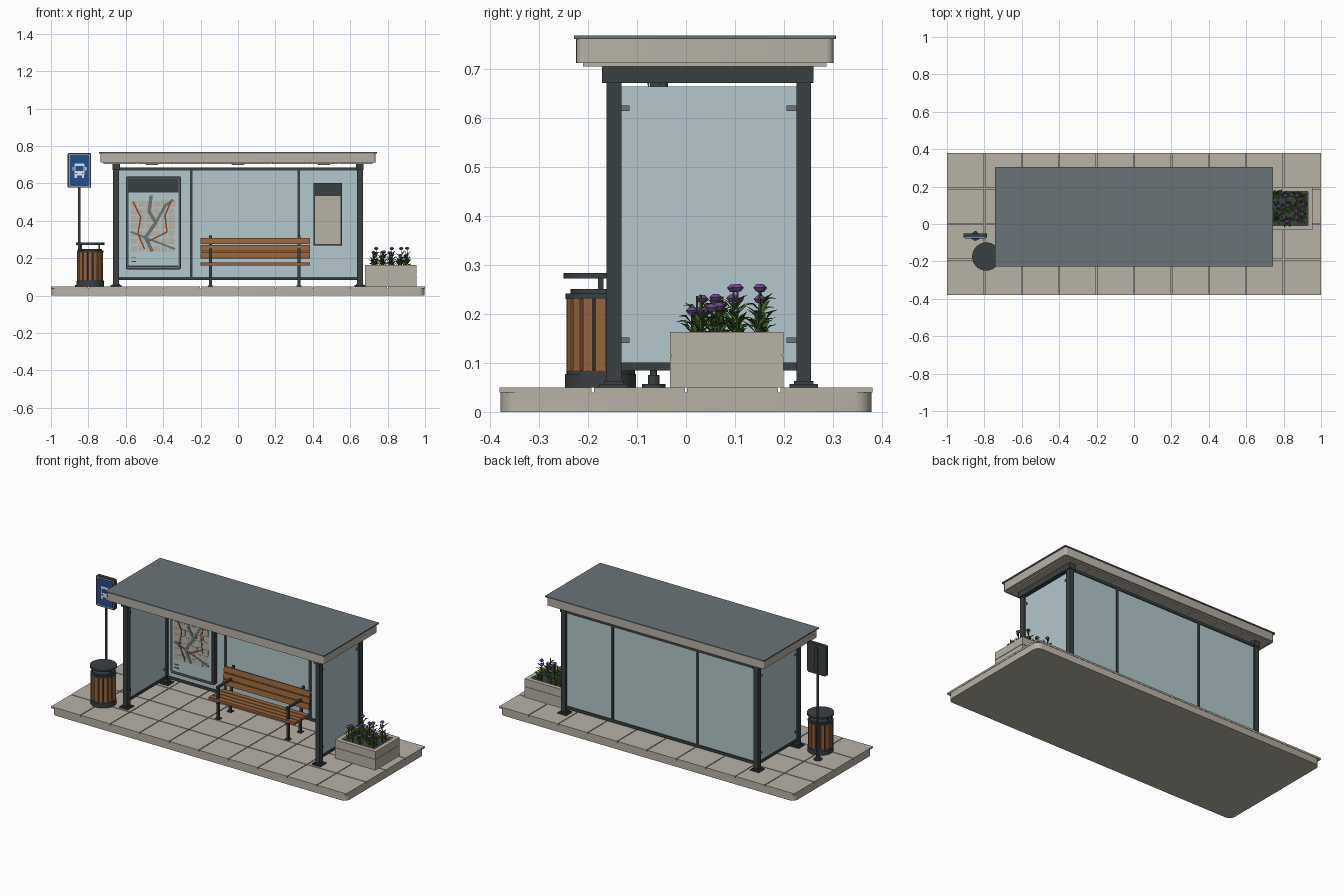
import bpy, bmesh, math, random
from mathutils import Matrix, Vector

if "Cube" in bpy.data.objects:
    bpy.data.objects.remove(bpy.data.objects["Cube"])

random.seed(4)


def colour(name, r, g, b):
    m = bpy.data.materials.new(name)
    m.diffuse_color = [((c / 255 + 0.055) / 1.055) ** 2.4 for c in (r, g, b)] + [1]
    m.use_nodes = True
    m.node_tree.nodes["Principled BSDF"].inputs["Base Color"].default_value = m.diffuse_color
    return m


CONCRETE = colour("concrete", 184, 178, 166)
DARK = colour("dark_metal", 58, 64, 66)
GREY = colour("roof_grey", 106, 116, 120)
GLASS = colour("pale_glass", 178, 200, 204)
WOOD = colour("wood", 152, 100, 58)
BLUE = colour("sign_blue", 34, 78, 140)
WHITE = colour("white", 225, 230, 232)
GREEN = colour("leaf_green", 72, 104, 38)
PURPLE = colour("flower_purple", 112, 74, 142)
RUST = colour("route_rust", 140, 66, 42)


class Part:
    """Collects simple solids into one single-colour object."""

    def __init__(self, name, mat):
        self.name, self.mat, self.bm = name, mat, bmesh.new()

    def box(self, x0, x1, y0, y1, z0, z1, rnd=0, axis=2):
        mid = Vector(((x0 + x1) / 2, (y0 + y1) / 2, (z0 + z1) / 2))
        return self.bar(mid, (x1 - x0, y1 - y0, z1 - z0), Matrix(), rnd, axis)

    def bar(self, mid, size, rot, rnd=0, axis=2):
        vs = bmesh.ops.create_cube(self.bm, size=1)["verts"]
        for v in vs:
            v.co = Vector([a * b for a, b in zip(v.co, size)])
        edges = {e for v in vs for e in v.link_edges
                 if abs((e.verts[0].co - e.verts[1].co).normalized()[axis]) > 0.9}
        tf = Matrix.Translation(mid) @ rot
        for v in vs:
            v.co = tf @ v.co
        if rnd:
            bmesh.ops.bevel(self.bm, geom=list(edges), offset=rnd, segments=4,
                            profile=0.5, affect='EDGES')
        return self

    def cyl(self, x, y, z0, z1, r, r2=None, n=32, rot=Matrix()):
        bmesh.ops.create_cone(self.bm, cap_ends=True, segments=n, radius1=r,
                              radius2=r if r2 is None else r2, depth=z1 - z0,
                              matrix=Matrix.Translation((x, y, (z0 + z1) / 2)) @ rot)
        return self

    def line(self, pts, y, w, t=0.002):
        # flat strip following points in the x-z plane
        for (xa, za), (xb, zb) in zip(pts, pts[1:]):
            a = math.atan2(zb - za, xb - xa)
            self.bar(Vector(((xa + xb) / 2, y, (za + zb) / 2)),
                     (math.hypot(xb - xa, zb - za) + w * 0.6, t, w), Matrix.Rotation(-a, 4, 'Y'))
        return self

    def done(self, smooth=False):
        me = bpy.data.meshes.new(self.name)
        self.bm.to_mesh(me)
        self.bm.free()
        me.materials.append(self.mat)
        ob = bpy.data.objects.new(self.name, me)
        bpy.context.collection.objects.link(ob)
        if smooth:
            bpy.context.view_layer.objects.active = ob
            ob.select_set(True)
            bpy.ops.object.shade_smooth_by_angle(angle=math.radians(35))
            ob.select_set(False)


# Pavement: rounded slab with a grid of paving tiles
Part("slab", CONCRETE).box(-0.998, 0.998, -0.378, 0.378, 0, 0.039, 0.035).done(True)
p = Part("paving_tiles", CONCRETE)
for i in range(10):
    for j in range(4):
        x, y, g = -1 + i * 0.2, -0.38 + j * 0.19, 0.0025
        p.box(x + g * (i > 0), x + 0.2 - g * (i < 9), y + g * (j > 0), y + 0.19 - g * (j < 3), 0.039, 0.05)
p.done()

# Roof
Part("roof_sheet", GREY).box(-0.742, 0.742, -0.228, 0.306, 0.76, 0.767, 0.004).done()
Part("roof_fascia", CONCRETE).box(-0.736, 0.736, -0.224, 0.301, 0.711, 0.76, 0.015).done(True)
p = Part("ceiling_panels", CONCRETE)
for i in range(8):
    x = -0.72 + i * 0.18
    p.box(x + 0.002, x + 0.178, -0.21, 0.287, 0.704, 0.712)
p.done()
p = Part("ceiling_lights", WHITE)
for x in (-0.46, 0, 0.46):
    p.cyl(x, 0.04, 0.698, 0.705, 0.03, 0.036)
p.done(True)

# Shelter frame: posts, feet, beams and rails
p, feet = Part("frame", DARK), Part("post_feet", DARK)
for s in (-1, 1):
    x = s * 0.652
    for y in (-0.147, 0.24):
        p.box(x - 0.015, x + 0.015, y - 0.015, y + 0.015, 0.05, 0.68)
        feet.box(x - 0.029, x + 0.029, y - 0.029, y + 0.029, 0.05, 0.057)
        feet.box(x - 0.02, x + 0.02, y - 0.02, y + 0.02, 0.057, 0.063)
    p.box(x - 0.02, x + 0.02, -0.171, 0.26, 0.671, 0.704)
    p.box(x - 0.009, x + 0.009, -0.14, 0.235, 0.084, 0.1)
p.box(-0.645, 0.645, 0.23, 0.25, 0.084, 0.1).box(-0.645, 0.645, 0.23, 0.25, 0.668, 0.684)
for x in (-0.25, 0.325):
    p.box(x - 0.007, x + 0.007, 0.23, 0.25, 0.09, 0.675)
p.done()
feet.done()

# Glazing and its clips
p, clips = Part("glass_panels", GLASS), Part("glass_clips", GREY)
p.box(-0.64, 0.64, 0.236, 0.244, 0.098, 0.67)
for s in (-1, 1):
    x = s * 0.652
    p.box(x - 0.004, x + 0.004, -0.134, 0.227, 0.098, 0.663)
    for z in (0.146, 0.619):
        for y in (-0.125, 0.215):
            clips.box(x - 0.009, x + 0.009, y - 0.01, y + 0.01, z - 0.006, z + 0.006)
p.done()
clips.done()

# Map board: case, glazed face, street blocks and routes
Part("map_case", DARK).box(-0.6, -0.305, 0.206, 0.234, 0.14, 0.638, 0.01, 1).done()
Part("map_frame_line", GREY).box(-0.592, -0.313, 0.204, 0.207, 0.148, 0.63).done()
Part("map_backing", DARK).box(-0.588, -0.317, 0.203, 0.207, 0.152, 0.626).done()
Part("map_face", GLASS).box(-0.586, -0.319, 0.201, 0.207, 0.16, 0.552).done()
p = Part("map_blocks", CONCRETE)
for i in range(6):
    for j in range(7):
        x, z = -0.572 + i * 0.04, 0.235 + j * 0.04
        p.box(x, x + random.uniform(0.03, 0.037), 0.199, 0.202, z, z + random.uniform(0.029, 0.036))
p.done()
Part("map_main_roads", GREY).line(
    [(-0.465, 0.53), (-0.475, 0.45), (-0.44, 0.39), (-0.495, 0.31), (-0.46, 0.24)], 0.198, 0.018).line(
    [(-0.44, 0.39), (-0.39, 0.48), (-0.35, 0.51)], 0.198, 0.014).line(
    [(-0.57, 0.34), (-0.495, 0.31), (-0.34, 0.25)], 0.198, 0.01).done()
Part("map_routes", RUST).line(
    [(-0.56, 0.5), (-0.52, 0.42), (-0.535, 0.33), (-0.5, 0.25)], 0.1965, 0.008).line(
    [(-0.36, 0.5), (-0.39, 0.43), (-0.38, 0.34), (-0.48, 0.29)], 0.1965, 0.008).done()
p = Part("map_legend", DARK)
for z in (0.18, 0.2):
    p.box(-0.57, -0.545, 0.199, 0.202, z, z + 0.005)
p.done()

# Timetable case
Part("timetable_case", DARK).box(0.404, 0.557, 0.218, 0.235, 0.268, 0.602).done()
Part("timetable_sheet", CONCRETE).box(0.412, 0.549, 0.215, 0.22, 0.276, 0.532).done()

# Bench: seat and back slats on two steel frames
p, fixed = Part("bench_slats", WOOD), Part("bench_frame", DARK)
tilt = Matrix.Rotation(math.radians(-8), 4, 'X')
for i in range(4):
    y = 0.002 + i * 0.035
    p.box(-0.2, 0.385, y, y + 0.03, 0.161, 0.176)
for i in range(3):
    p.bar(Vector((0.0925, 0.143 + i * 0.005, 0.216 + i * 0.038)), (0.585, 0.011, 0.033), tilt)
for x in (-0.147, 0.326):
    a, b = x - 0.007, x + 0.007
    fixed.box(a, b, 0.012, 0.026, 0.05, 0.245).box(a, b, 0.13, 0.144, 0.05, 0.165)
    fixed.box(a, b, 0.005, 0.145, 0.148, 0.161).box(a, b, 0.005, 0.158, 0.24, 0.251)
    fixed.bar(Vector((x, 0.155, 0.24)), (0.014, 0.012, 0.165), tilt)
    for y in (0.019, 0.137):
        fixed.box(x - 0.014, x + 0.014, y - 0.014, y + 0.014, 0.05, 0.055)
p.done()
fixed.done()

# Litter bin: core, rings, lid and wooden staves
bx, by = -0.79, -0.174
p = Part("bin_body", DARK)
p.cyl(bx, by, 0.05, 0.077, 0.0725).cyl(bx, by, 0.077, 0.084, 0.07).cyl(bx, by, 0.08, 0.235, 0.062)
p.cyl(bx, by, 0.23, 0.241, 0.0715).cyl(bx, by, 0.24, 0.25, 0.062).cyl(bx, by, 0.272, 0.283, 0.0755)
for s in (-1, 1):
    p.box(bx + s * 0.048 - 0.005, bx + s * 0.048 + 0.005, by - 0.006, by + 0.006, 0.245, 0.275)
p.done(True)
p = Part("bin_staves", WOOD)
for i in range(16):
    r = Matrix.Rotation(i * math.tau / 16, 4, 'Z')
    p.bar(r @ Vector((0.065, 0, 0)) + Vector((bx, by, 0.157)), (0.009, 0.021, 0.147), r)
p.done()

# Stop sign: pole, plate and a bus pictogram
sx, sy = -0.848, -0.063
p = Part("sign_pole", DARK)
p.cyl(sx, -0.066, 0.05, 0.057, 0.024).cyl(sx, -0.066, 0.057, 0.075, 0.012)
p.cyl(sx, -0.066, 0.05, 0.6, 0.007, n=16).cyl(sx, -0.047, 0.6, 0.74, 0.01, n=16)
p.done(True)
Part("sign_plate", DARK).box(sx - 0.063, sx + 0.063, -0.073, -0.052, 0.577, 0.762, 0.008, 1).done()
Part("sign_border", WHITE).box(sx - 0.056, sx + 0.056, -0.075, -0.072, 0.584, 0.755, 0.006, 1).done()
Part("sign_face", BLUE).box(sx - 0.053, sx + 0.053, -0.0765, -0.073, 0.587, 0.752, 0.006, 1).done()
p = Part("bus_pictogram", WHITE)
p.box(sx - 0.027, sx + 0.027, -0.078, -0.075, 0.642, 0.706, 0.006, 1)
for s in (-1, 1):
    p.box(sx + s * 0.019 - 0.006, sx + s * 0.019 + 0.006, -0.078, -0.075, 0.63, 0.645)
    p.box(sx + s * 0.034 - 0.003, sx + s * 0.034 + 0.003, -0.078, -0.075, 0.67, 0.688)
p.done()
p = Part("bus_windows", BLUE).box(sx - 0.021, sx + 0.021, -0.079, -0.077, 0.667, 0.692)
for s in (-1, 1):
    p.box(sx + s * 0.017 - 0.004, sx + s * 0.017 + 0.004, -0.079, -0.077, 0.65, 0.657)
p.done()

# Planter: two courses of four walls, recessed joint, and soil
x0, x1, y0, y1, w = 0.68, 0.955, -0.033, 0.199, 0.026
p = Part("planter", CONCRETE)
for za, zb, d in ((0.05, 0.114, 0), (0.112, 0.118, 0.003), (0.117, 0.163, 0)):
    p.box(x0 + d, x1 - d, y0 + d, y0 + w, za, zb).box(x0 + d, x1 - d, y1 - w, y1 - d, za, zb)
    p.box(x0 + d, x0 + w, y0 + w, y1 - w, za, zb).box(x1 - w, x1 - d, y0 + w, y1 - w, za, zb)
p.done()
Part("soil", DARK).box(x0 + w, x1 - w, y0 + w, y1 - w, 0.06, 0.15).done()

# Flowers: stems, pointed leaves and blossom heads
leaf, bloom = Part("plant_leaves", GREEN), Part("blossoms", PURPLE)
for i in range(20):
    x = 0.728 + (i % 5) * 0.045 + random.uniform(-0.012, 0.012)
    y = 0.022 + (i // 5) * 0.042 + random.uniform(-0.012, 0.012)
    h = random.uniform(0.04, 0.1)
    leaf.cyl(x, y, 0.148, 0.15 + h, 0.003, 0.002, n=6)
    for k in range(9):
        a = k * 2.4 + random.random()
        out, up = Vector((math.cos(a), math.sin(a), 0)), Vector((0, 0, 1))
        side = out.cross(up) * 0.0065
        base = Vector((x, y, 0.15 + h * 0.08 * k))
        ln = random.uniform(0.024, 0.038)
        mid = base + out * ln * 0.5 + up * ln * 0.55
        tip = base + out * ln + up * ln * random.uniform(0.4, 0.9)
        b, l, m, r, t = [leaf.bm.verts.new(c) for c in
                         (base, mid + side, mid - up * 0.003, mid - side, tip)]
        for f in ((b, m, l), (b, r, m), (l, m, t), (m, r, t)):
            leaf.bm.faces.new(f)
    if i % 3 != 1:
        z = 0.15 + h
        bloom.cyl(x, y, z - 0.004, z + 0.004, 0.007, 0.013, n=10)
        bloom.cyl(x, y, z + 0.004, z + 0.011, 0.013, 0.006, n=10)
leaf.done()
bloom.done()
